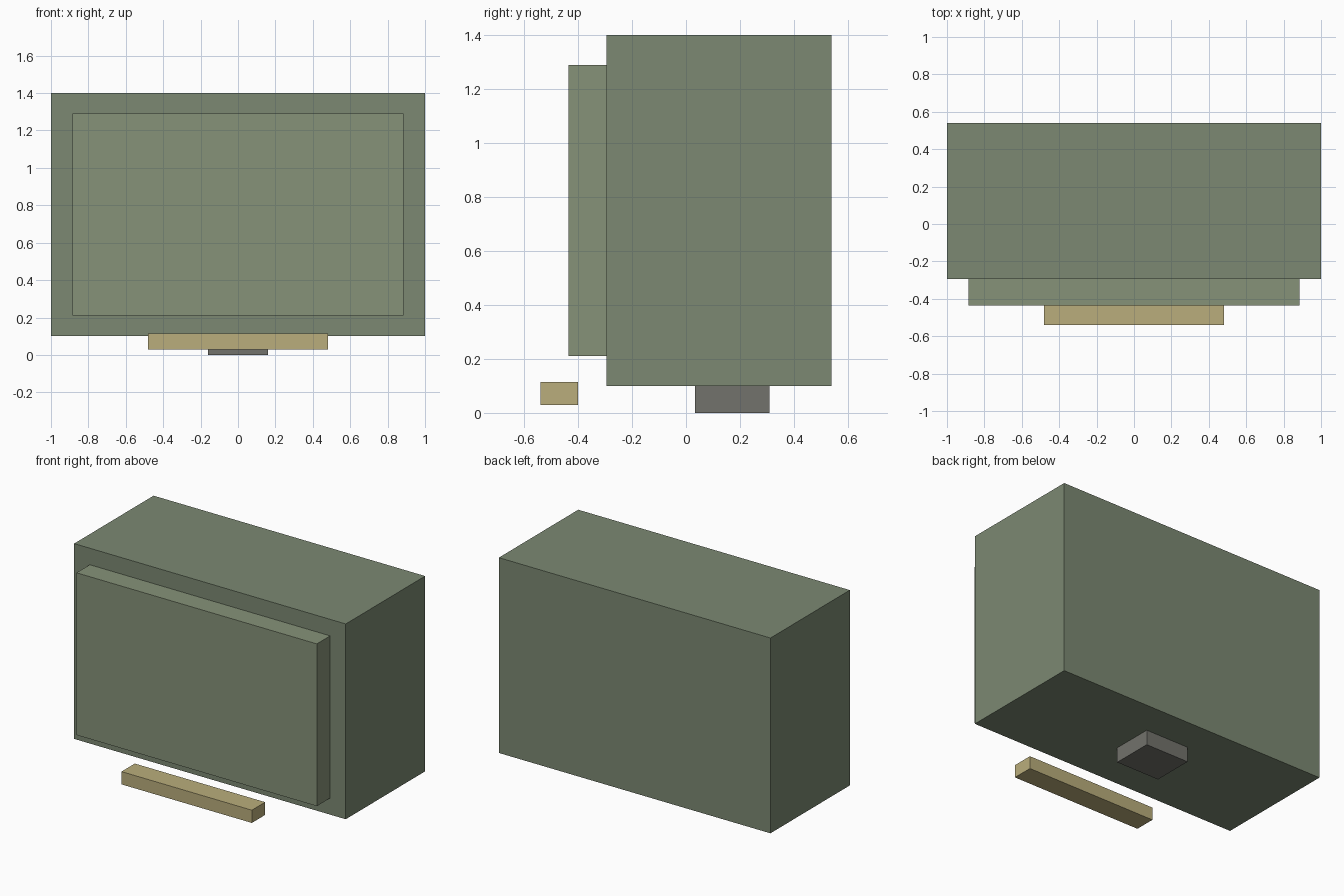
import bpy

if "Cube" in bpy.data.objects:
    bpy.data.objects.remove(bpy.data.objects["Cube"])


def box(name, x, y, z, color=None):
    """Flat-sided box spanning the given (min, max) ranges."""
    spans = (x, y, z)
    bpy.ops.mesh.primitive_cube_add(size=1, location=[(a + b) / 2 for a, b in spans])
    ob = bpy.context.object
    ob.name = name
    ob.scale = [b - a for a, b in spans]
    bpy.ops.object.transform_apply(location=False, rotation=False, scale=True)
    if color:
        mat = bpy.data.materials.new(name + "_paint")
        mat.diffuse_color = (*color, 1)
        mat.use_nodes = True
        mat.node_tree.nodes["Principled BSDF"].inputs["Base Color"].default_value = mat.diffuse_color
        ob.data.materials.append(mat)
    return ob


# Large rear cabinet
box("cabinet", (-1, 1), (-0.295, 0.54), (0.1, 1.4), (0.20, 0.25, 0.17))
# Raised front panel
box("front_panel", (-0.885, 0.885), (-0.435, -0.295), (0.21, 1.29), (0.24, 0.29, 0.19))
# Detached bar in front of the lower edge
box("front_bar", (-0.48, 0.48), (-0.54, -0.40), (0.03, 0.115), (0.49, 0.42, 0.20))
# Foot under the cabinet
box("foot", (-0.16, 0.16), (0.033, 0.31), (0, 0.1), (0.17, 0.17, 0.15))
